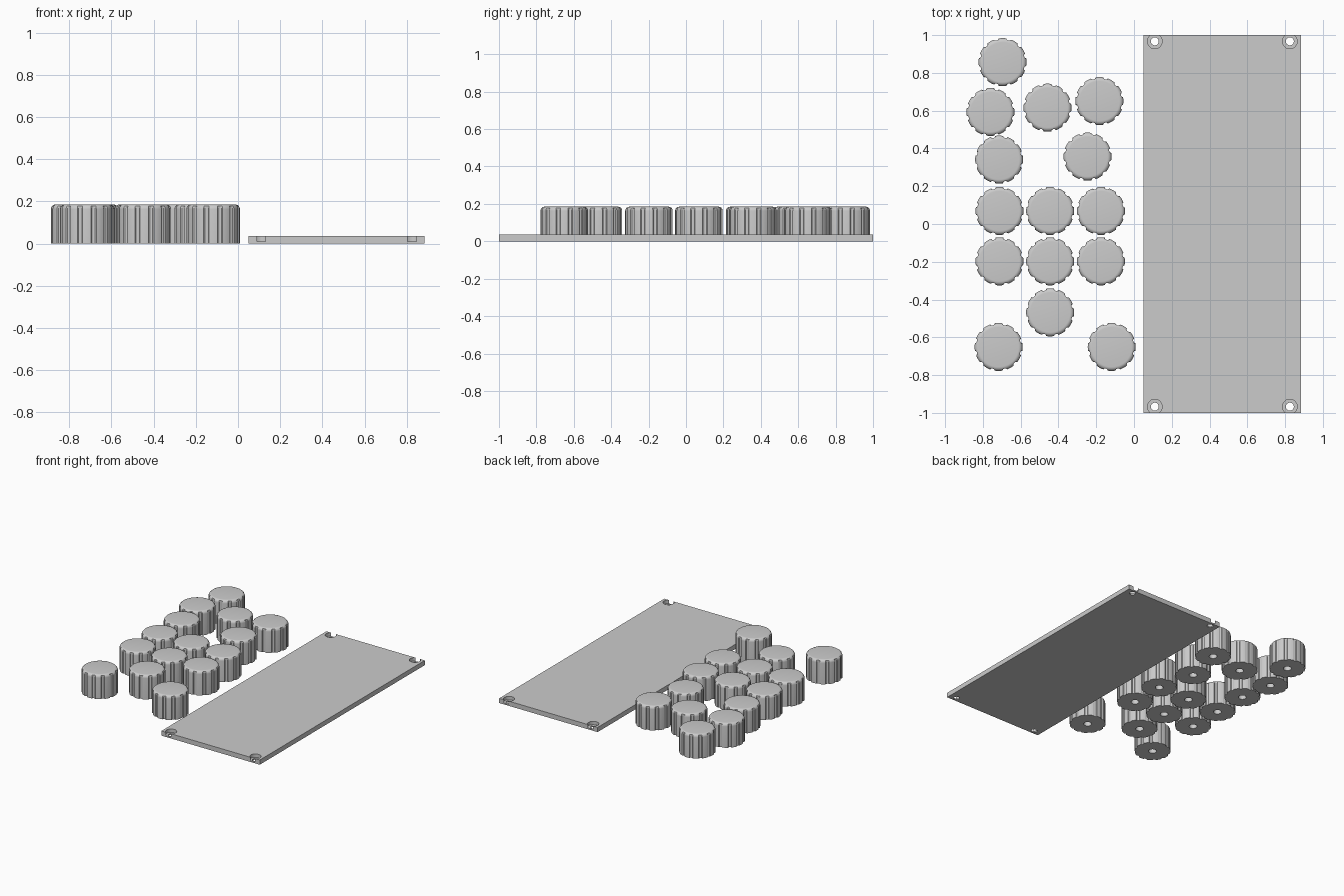
import bpy, bmesh, math

if "Cube" in bpy.data.objects:
    bpy.data.objects.remove(bpy.data.objects["Cube"])

grey = bpy.data.materials.new("plain grey")
grey.diffuse_color = (0.6, 0.6, 0.6, 1)
grey.use_nodes = True
grey.node_tree.nodes["Principled BSDF"].inputs["Base Color"].default_value = grey.diffuse_color


def finish(bm, name):
    bmesh.ops.recalc_face_normals(bm, faces=bm.faces)
    me = bpy.data.meshes.new(name)
    bm.to_mesh(me)
    bm.free()
    me.materials.append(grey)
    ob = bpy.data.objects.new(name, me)
    bpy.context.collection.objects.link(ob)
    return ob


def smooth(ob, angle):
    bpy.ops.object.select_all(action='DESELECT')
    ob.select_set(True)
    bpy.context.view_layer.objects.active = ob
    bpy.ops.object.shade_smooth_by_angle(angle=math.radians(angle))


# Knob: fluted body with rounded top edge and a blind shaft hole underneath
R, H, FILLET, FLUTES = 0.127, 0.185, 0.022, 12
HALF, DEPTH = 0.1, 0.009            # flute half angle and depth
HOLE_R, HOLE_H = 0.028, 0.13
PERIOD = 2 * math.pi / FLUTES
offsets = [-HALF, -HALF * 0.7, 0, HALF * 0.7, HALF, 0.18, 0.26, 0.34]
angles = [k * PERIOD + o + PERIOD / 2 for k in range(FLUTES) for o in offsets]


def flute_radius(i):
    o = offsets[i % len(offsets)]
    if abs(o) >= HALF:
        return R
    return R - DEPTH * math.sqrt(1 - (o / HALF) ** 2)


profile = [(HOLE_R, HOLE_H), (HOLE_R, 0), (R, 0)]
for s in range(7):
    a = s * math.pi / 12
    profile.append((R - FILLET + FILLET * math.cos(a), H - FILLET + FILLET * math.sin(a)))

bm = bmesh.new()
rings = [[bm.verts.new((min(r, flute_radius(i)) * math.cos(a),
                        min(r, flute_radius(i)) * math.sin(a), z))
          for i, a in enumerate(angles)] for r, z in profile]
n = len(angles)
for lo, hi in zip(rings, rings[1:]):
    for i in range(n):
        j = (i + 1) % n
        bm.faces.new((lo[i], lo[j], hi[j], hi[i]))
bm.faces.new(rings[0])
bm.faces.new(rings[-1])
knob = finish(bm, "knob")
smooth(knob, 30)

# Spread of knobs: loose ones, then the two regular rows of three
spots = [(-0.696, 0.857), (-0.76, 0.593), (-0.458, 0.616), (-0.183, 0.651),
         (-0.714, 0.341), (-0.246, 0.357), (-0.444, -0.468),
         (-0.717, -0.651), (-0.118, -0.651)]
spots += [(x, y) for x in (-0.712, -0.444, -0.175) for y in (0.069, -0.198)]
for k, (x, y) in enumerate(spots):
    ob = knob if k == 0 else knob.copy()
    if k:
        bpy.context.collection.objects.link(ob)
    ob.location = (x, y, 0)

# Flat panel
bm = bmesh.new()
bmesh.ops.create_cube(bm, size=1)
for v in bm.verts:
    v.co = (0.4675 + v.co.x * 0.835, v.co.y * 2, (v.co.z + 0.5) * 0.036)
panel = finish(bm, "panel")


# Counterbored screw holes in the four corners
def cut(name, radius, z0):
    bm = bmesh.new()
    for x in (0.11, 0.825):
        for y in (-0.967, 0.967):
            geo = bmesh.ops.create_cone(bm, cap_ends=True, segments=40, radius1=radius,
                                        radius2=radius, depth=0.1)
            bmesh.ops.translate(bm, verts=geo['verts'], vec=(x, y, z0 + 0.05))
    cutter = finish(bm, name)
    cutter.hide_render = True
    cutter.hide_set(True)
    mod = panel.modifiers.new(name, 'BOOLEAN')
    mod.object = cutter
    mod.operation = 'DIFFERENCE'
    mod.solver = 'EXACT'


cut("screw_hole_cutter", 0.021, -0.03)
cut("counterbore_cutter", 0.039, 0.01)
